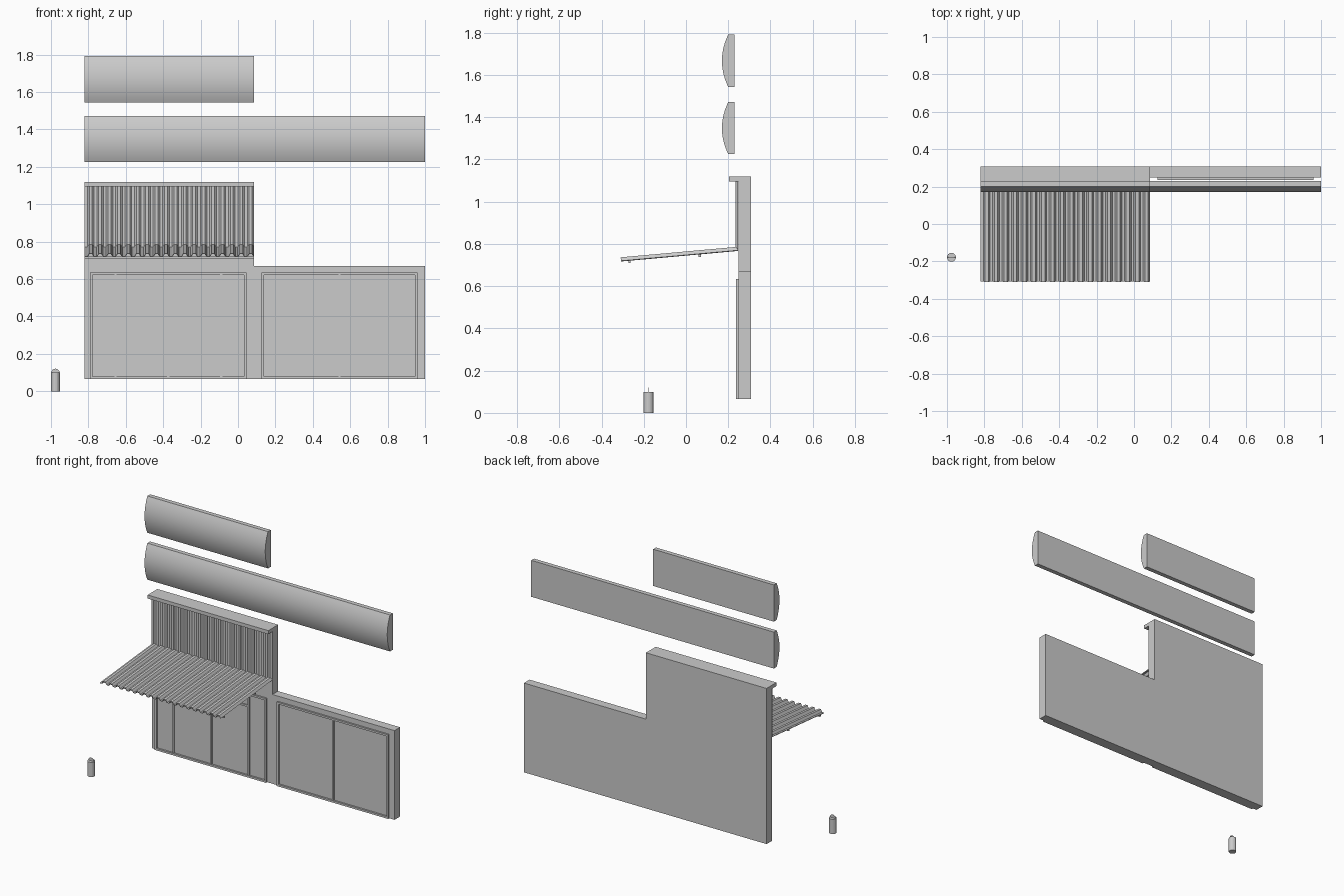
import bpy, bmesh, math
from mathutils import Vector

if "Cube" in bpy.data.objects:
    bpy.data.objects.remove(bpy.data.objects["Cube"])

XL, XM, XR = -0.82, 0.085, 1.0


def finish(bm, name):
    bmesh.ops.recalc_face_normals(bm, faces=bm.faces)
    me = bpy.data.meshes.new(name)
    bm.to_mesh(me)
    bm.free()
    ob = bpy.data.objects.new(name, me)
    bpy.context.collection.objects.link(ob)
    return ob


def prism(name, pts, offset):
    """Extrude a closed 3D outline along an offset."""
    bm = bmesh.new()
    f = bm.faces.new([bm.verts.new(p) for p in pts])
    r = bmesh.ops.extrude_face_region(bm, geom=[f], use_keep_orig=True)
    vs = [g for g in r["geom"] if isinstance(g, bmesh.types.BMVert)]
    bmesh.ops.translate(bm, verts=vs, vec=offset)
    return finish(bm, name)


def box(name, x0, x1, y0, y1, z0, z1):
    return prism(name, [(x0, y0, z0), (x1, y0, z0), (x1, y1, z0), (x0, y1, z0)], (0, 0, z1 - z0))


def corrugated(name, start, end, normal, height, thick, n=18):
    """Ribbed sheet across the left bay, running from start to end (y, z)."""
    bm = bmesh.new()
    p = (XM - XL) / n
    prof = []
    for i in range(n):
        for t, h in ((0.0, 0), (0.3, 0), (0.5, 1), (0.8, 1)):
            prof.append((XL + (i + t) * p, h * height))
    prof.append((XM, 0))
    nrm = Vector(normal).normalized()
    rows = [[bm.verts.new(Vector((x, y, z)) + nrm * h) for x, h in prof] for y, z in (start, end)]
    for i in range(len(prof) - 1):
        bm.faces.new((rows[0][i], rows[1][i], rows[1][i + 1], rows[0][i + 1]))
    ob = finish(bm, name)
    m = ob.modifiers.new("thickness", "SOLIDIFY")
    m.thickness = thick
    m.offset = 0
    return ob


def window_frame(name, x0, x1, z0, z1, w=0.013, y0=0.236, y1=0.25):
    box(name + "_left", x0, x0 + w, y0, y1, z0, z1)
    box(name + "_right", x1 - w, x1, y0, y1, z0, z1)
    box(name + "_bottom", x0 + w, x1 - w, y0, y1, z0, z0 + w)
    box(name + "_top", x0 + w, x1 - w, y0, y1, z1 - w, z1)


def sign(name, x1, z0, z1):
    """Bowed fascia: flat back, curved front."""
    n, mid, half = 14, (z0 + z1) / 2, (z1 - z0) / 2
    pts = [(XL, 0.23, z1), (XL, 0.23, z0)]
    for i in range(n + 1):
        t = -1 + 2 * i / n
        pts.append((XL, 0.20 - 0.03 * (1 - t * t), mid + half * t))
    ob = prism(name, pts, (x1 - XL, 0, 0))
    bpy.context.view_layer.objects.active = ob
    ob.select_set(True)
    bpy.ops.object.shade_smooth_by_angle(angle=math.radians(25))
    ob.select_set(False)


# Stepped wall and its coping
prism("wall", [(x, 0.248, z) for x, z in ((XL, 0.065), (XR, 0.065), (XR, 0.67), (XM, 0.67),
                                         (XM, 1.12), (XL, 1.12))], (0, 0.06, 0))
box("wall_coping", XL, XM, 0.203, 0.25, 1.096, 1.12)

# Shop window and door frames
window_frame("left_window", -0.79, 0.045, 0.065, 0.635)
window_frame("right_window", 0.125, 0.96, 0.065, 0.635)
for i, (x, top) in enumerate(((-0.655, 0.622), (-0.3725, 0.54), (-0.09, 0.622), (0.5425, 0.622))):
    box(f"mullion_{i}", x - 0.006, x + 0.006, 0.240, 0.25, 0.078, top)
box("door_transom", -0.649, -0.096, 0.240, 0.25, 0.54, 0.552)

# Ribbed upper cladding and sloping awning
corrugated("ribbed_cladding", (0.246, 0.77), (0.246, 1.098), (0, -1, 0), 0.010, 0.001)
corrugated("awning", (0.247, 0.769), (-0.308, 0.719), (0, -0.09, 1), 0.016, 0.004)
for name, y, z in (("awning_front_bar", -0.268, 0.715), ("awning_rear_bar", 0.065, 0.745)):
    box(name, XL, XM, y - 0.005, y + 0.005, z - 0.006, z + 0.006)

# Bowed sign boards
sign("long_sign", XR, 1.225, 1.472)
sign("short_sign", XM, 1.543, 1.792)

# Small canister with an upright half-round tab
CX, CY, R = -0.976, -0.178, 0.024
prism("canister", [(CX + R * math.cos(i * math.tau / 16), CY + R * math.sin(i * math.tau / 16), 0)
                   for i in range(16)], (0, 0, 0.1))
prism("canister_tab", [(CX + 0.022 * math.cos(i * math.pi / 8), CY - 0.001,
                        0.099 + 0.022 * math.sin(i * math.pi / 8)) for i in range(9)], (0, 0.002, 0))
